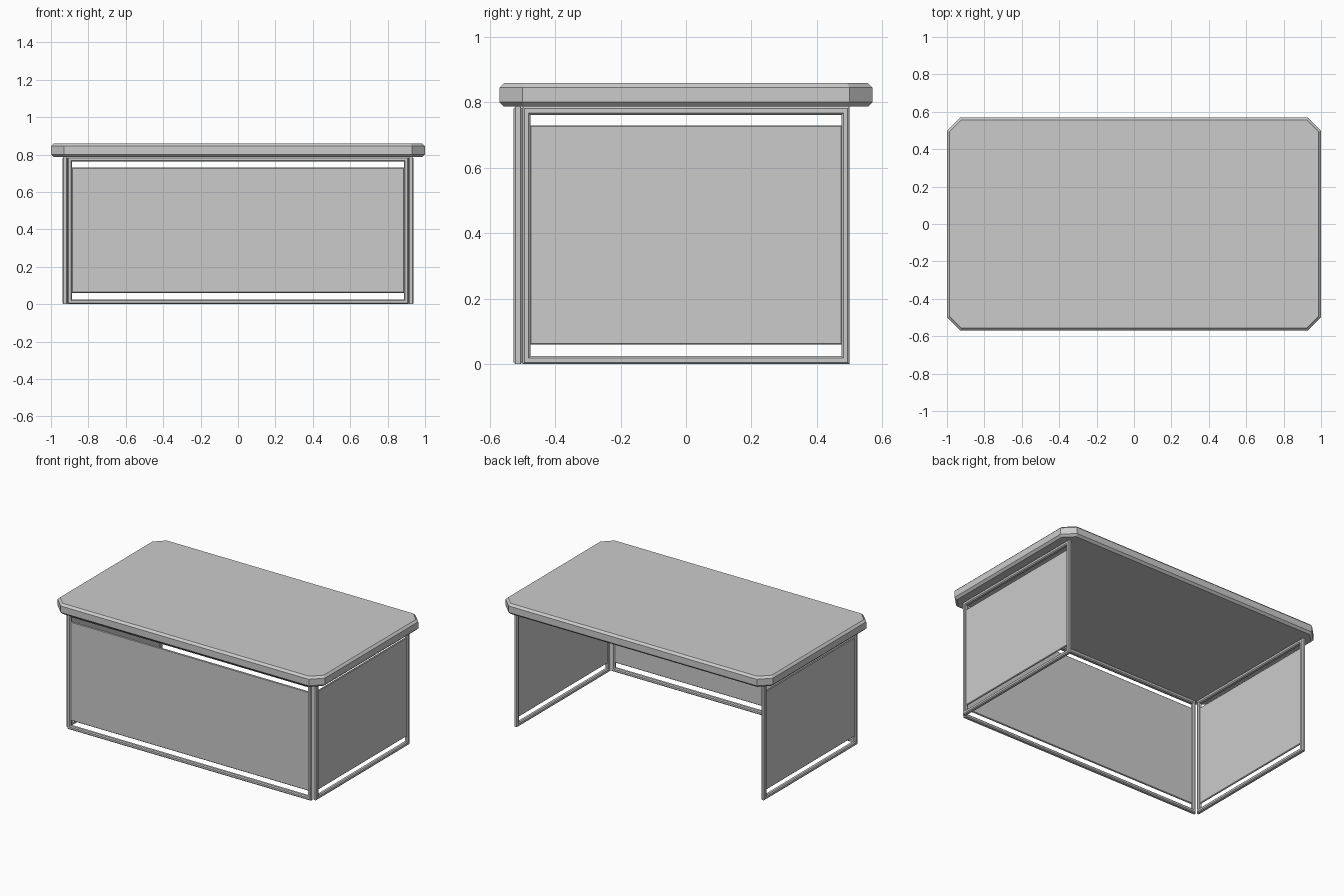
import bpy, bmesh
from mathutils import Matrix
from math import pi

if "Cube" in bpy.data.objects:
    bpy.data.objects.remove(bpy.data.objects["Cube"])


def make_object(name, bm, matrix=Matrix()):
    bmesh.ops.recalc_face_normals(bm, faces=bm.faces)
    mesh = bpy.data.meshes.new(name)
    bm.to_mesh(mesh)
    bm.free()
    obj = bpy.data.objects.new(name, mesh)
    obj.matrix_world = matrix
    bpy.context.collection.objects.link(obj)
    return obj


def bridge(bm, rings, closed=False):
    n = len(rings[0])
    pairs = list(zip(rings, rings[1:])) + ([(rings[-1], rings[0])] if closed else [])
    for a, b in pairs:
        for i in range(n):
            j = (i + 1) % n
            bm.faces.new((a[i], a[j], b[j], b[i]))


def frame(name, half_width, z0, z1, bar, thick, matrix):
    # Rectangular frame in the local xz plane, with a chamfered bar section
    bm = bmesh.new()
    c, t = 0.006, thick / 2
    section = [(0, -t + c), (c, -t), (bar - c, -t), (bar, -t + c),
               (bar, t - c), (bar - c, t), (c, t), (0, t - c)]
    rings = []
    for d, y in section:
        w = half_width - d
        rings.append([bm.verts.new(p) for p in
                      ((-w, y, z0 + d), (w, y, z0 + d), (w, y, z1 - d), (-w, y, z1 - d))])
    bridge(bm, rings, closed=True)
    make_object(name, bm, matrix)


def panel(name, half_width, z0, z1, thick, matrix):
    # Thin board with chamfered edges
    bm = bmesh.new()
    bmesh.ops.create_cube(bm, size=1)
    bmesh.ops.scale(bm, vec=(half_width * 2, thick, z1 - z0), verts=bm.verts)
    bmesh.ops.translate(bm, vec=(0, 0, (z0 + z1) / 2), verts=bm.verts)
    bmesh.ops.bevel(bm, geom=bm.edges[:], offset=0.004, segments=1, affect='EDGES')
    make_object(name, bm, matrix)


# Table top: clipped-corner slab with chamfered upper and lower rims
bm = bmesh.new()
rings = []
for inset, z in ((0.014, 0.787), (0, 0.801), (0, 0.845), (0.014, 0.859)):
    x, y, c = 1 - inset, 0.57 - inset, 0.071 - inset * 0.586
    outline = ((x, -y + c), (x, y - c), (x - c, y), (-x + c, y),
               (-x, y - c), (-x, -y + c), (-x + c, -y), (x - c, -y))
    rings.append([bm.verts.new((px, py, z)) for px, py in outline])
bridge(bm, rings)
bm.faces.new(rings[0])
bm.faces.new(rings[-1])
make_object("table_top", bm)

# Front and side supports: a frame holding a panel with gaps above and below
supports = (("front", 0.912, Matrix.Translation((0, -0.513, 0))),
            ("left", 0.5, Matrix.Translation((-0.925, 0, 0)) @ Matrix.Rotation(pi / 2, 4, 'Z')),
            ("right", 0.5, Matrix.Translation((0.925, 0, 0)) @ Matrix.Rotation(pi / 2, 4, 'Z')))
for side, half, matrix in supports:
    frame(side + "_frame", half, 0, 0.787, 0.025, 0.027, matrix)
    panel(side + "_panel", half - 0.022, 0.06, 0.73, 0.012, matrix)
